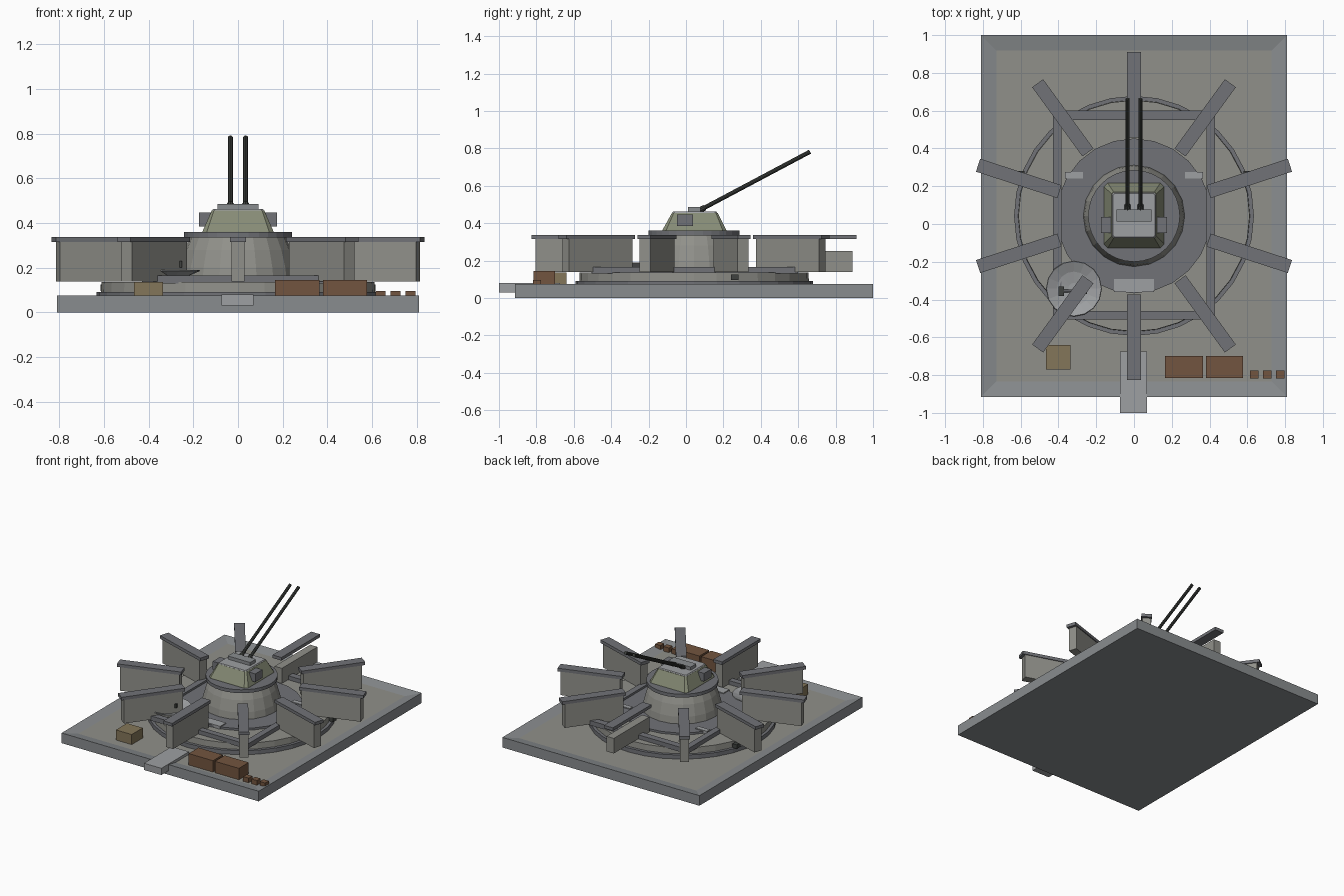
import bpy, bmesh, math
from mathutils import Vector, Matrix

if "Cube" in bpy.data.objects:
    bpy.data.objects.remove(bpy.data.objects["Cube"])

CY = 0.043  # emplacement centre in y


def mat(name, rgb):
    m = bpy.data.materials.new(name)
    m.diffuse_color = (*rgb, 1)
    m.use_nodes = True
    m.node_tree.nodes["Principled BSDF"].inputs["Base Color"].default_value = m.diffuse_color
    return m


CONCRETE = mat("concrete", (0.28, 0.28, 0.255))
RIM = mat("pale_steel", (0.25, 0.265, 0.275))
STEEL = mat("steel", (0.165, 0.17, 0.185))
LIGHT = mat("light_metal", (0.34, 0.35, 0.36))
OLIVE = mat("olive", (0.24, 0.26, 0.18))
DARK = mat("gunmetal", (0.05, 0.055, 0.05))
BROWN = mat("brown", (0.17, 0.09, 0.05))
TAN = mat("tan", (0.23, 0.18, 0.10))


def finish(bm, name, m):
    bmesh.ops.recalc_face_normals(bm, faces=bm.faces)
    me = bpy.data.meshes.new(name)
    bm.to_mesh(me)
    bm.free()
    ob = bpy.data.objects.new(name, me)
    bpy.context.collection.objects.link(ob)
    me.materials.append(m)
    return ob


def box(name, x, y, z, m, spin=None):
    """Box from (min, max) ranges; spin turns it about the emplacement centre."""
    bm = bmesh.new()
    bmesh.ops.create_cube(bm, size=1)
    for v in bm.verts:
        v.co = [r[0] + (c + 0.5) * (r[1] - r[0]) for c, r in zip(v.co, (x, y, z))]
    if spin is not None:
        bm.transform(Matrix.Translation((0, CY, 0)) @ Matrix.Rotation(spin, 4, 'Z'))
    return finish(bm, name, m)


def lathe(name, profile, sides, m, center=(0, CY), closed=False):
    """Revolve (radius, z) points; open profiles are capped at both ends."""
    bm = bmesh.new()
    rings = []
    for r, z in profile:
        rings.append([bm.verts.new((center[0] + r * math.cos(2 * math.pi * i / sides),
                                    center[1] + r * math.sin(2 * math.pi * i / sides), z))
                      for i in range(sides)])
    pairs = list(zip(rings, rings[1:]))
    if closed:
        pairs.append((rings[-1], rings[0]))
    else:
        bm.faces.new(rings[0])
        bm.faces.new(rings[-1])
    for a, b in pairs:
        for i in range(sides):
            j = (i + 1) % sides
            bm.faces.new((a[i], a[j], b[j], b[i]))
    return finish(bm, name, m)


def loft(name, sections, m):
    """Stack chamfered rectangles: (half width, y min, y max, chamfer, z)."""
    bm = bmesh.new()
    rings = []
    for w, y0, y1, c, z in sections:
        pts = [(w, y0 + c), (w, y1 - c), (w - c, y1), (c - w, y1),
               (-w, y1 - c), (-w, y0 + c), (c - w, y0), (w - c, y0)]
        rings.append([bm.verts.new((x, y, z)) for x, y in pts])
    bm.faces.new(rings[0])
    bm.faces.new(rings[-1])
    for a, b in zip(rings, rings[1:]):
        for i in range(8):
            j = (i + 1) % 8
            bm.faces.new((a[i], a[j], b[j], b[i]))
    return finish(bm, name, m)


def rod(name, a, b, r, m, sides=10):
    a, b = Vector(a), Vector(b)
    bm = bmesh.new()
    bmesh.ops.create_cone(bm, cap_ends=True, segments=sides, radius1=r, radius2=r, depth=(b - a).length)
    bm.transform(Matrix.Translation((a + b) / 2) @ (b - a).to_track_quat('Z', 'Y').to_matrix().to_4x4())
    return finish(bm, name, m)


# base plate with a shallow recessed floor
base = box("base_plate", (-0.81, 0.81), (-0.915, 1.0), (0, 0.075), RIM)
base.data.materials.append(CONCRETE)
bm = bmesh.new()
bm.from_mesh(base.data)
top = max(bm.faces, key=lambda f: f.calc_center_median().z)
bmesh.ops.inset_region(bm, faces=[top], thickness=0.115)
top.material_index = 1
for v in top.verts:
    v.co.z = 0.06
bm.to_mesh(base.data)
bm.free()
box("entry_step", (-0.073, 0.07), (-1.0, -0.675), (0.03, 0.08), LIGHT)

# round platform, its foot flange and the inner deck
lathe("round_platform", [(0.615, 0.06), (0.612, 0.135)], 32, CONCRETE)
lathe("platform_flange", [(0.60, 0.06), (0.635, 0.06), (0.635, 0.09), (0.60, 0.09)], 32, STEEL, closed=True)
lathe("inner_deck", [(0.41, 0.13), (0.41, 0.15)], 24, STEEL)
box("deck_hatch", (-0.105, 0.105), (-0.36, -0.29), (0.13, 0.157), LIGHT)
for s, side in ((-1, "left"), (1, "right")):
    box(side + "_deck_vent", sorted((s * 0.27, s * 0.365)), (0.24, 0.275), (0.13, 0.157), LIGHT)
    box(side + "_platform_latch", sorted((s * 0.58, s * 0.615)), (0.24, 0.28), (0.095, 0.125), DARK)
    box(side + "_frame_beam", sorted((s * 0.385, s * 0.43)), (-0.505, 0.60), (0.13, 0.165), STEEL)
box("front_frame_beam", (-0.385, 0.385), (-0.505, -0.46), (0.13, 0.165), STEEL)
box("rear_frame_beam", (-0.385, 0.385), (0.55, 0.60), (0.13, 0.165), STEEL)

# ten radial blast walls with cap beams; the rear one is lowered
for i in range(10):
    a = math.radians(90 + 36 * i)
    box(f"blast_wall_{i + 1}", (0.43, 0.848), (-0.03, 0.03),
        (0.138, 0.25 if i == 0 else 0.317), CONCRETE, a)
    box(f"wall_cap_{i + 1}", (0.415, 0.868), (-0.036, 0.036), (0.315, 0.338), STEEL, a)

# pedestal and turret ring
lathe("pedestal", [(0.27, 0.14), (0.262, 0.20), (0.24, 0.28), (0.215, 0.337)], 20, CONCRETE)
lathe("turret_ring", [(0.243, 0.335), (0.243, 0.36)], 32, STEEL)

# turret housing
loft("turret_housing", [(0.163, -0.13, 0.222, 0.02, 0.345), (0.158, -0.125, 0.215, 0.02, 0.365),
                        (0.118, -0.075, 0.17, 0.01, 0.455)], OLIVE)
loft("turret_roof", [(0.118, -0.075, 0.168, 0.01, 0.453), (0.112, -0.07, 0.162, 0.01, 0.462)], LIGHT)
box("gun_mount", (-0.092, 0.092), (0.012, 0.077), (0.455, 0.486), RIM)

# side boxes and twin guns
for s, side in ((-1, "left"), (1, "right")):
    box(side + "_turret_box", sorted((s * 0.11, s * 0.175)), (-0.047, 0.037), (0.385, 0.446), STEEL)
    x = s * 0.034
    rod(side + "_gun_barrel", (x, 0.06, 0.462), (x, 0.663, 0.782), 0.0115, DARK)
    rod(side + "_gun_collar", (x, 0.065, 0.465), (x, 0.10, 0.483), 0.016, DARK)

# dish antenna with its feed arm
dish = lathe("dish_antenna", [(0.03, 0.150), (0.09, 0.160), (0.148, 0.185), (0.145, 0.19),
                              (0.09, 0.167), (0.03, 0.157)], 16, LIGHT, (-0.318, -0.342))
rod("dish_arm", (-0.385, -0.355, 0.17), (-0.265, -0.355, 0.21), 0.01, STEEL, 6)
box("dish_arm_foot", (-0.40, -0.37), (-0.38, -0.33), (0.15, 0.185), DARK)
box("dish_feed", (-0.28, -0.25), (-0.37, -0.34), (0.20, 0.23), DARK)

# stores on the plate
box("supply_crate_1", (0.165, 0.365), (-0.815, -0.70), (0.058, 0.145), BROWN)
box("supply_crate_2", (0.38, 0.578), (-0.815, -0.70), (0.058, 0.145), BROWN)
box("tan_crate", (-0.465, -0.335), (-0.77, -0.64), (0.058, 0.135), TAN)
for i in range(3):
    x = 0.615 + 0.068 * i
    box(f"small_box_{i + 1}", (x, x + 0.045), (-0.817, -0.775), (0.058, 0.095), BROWN)
